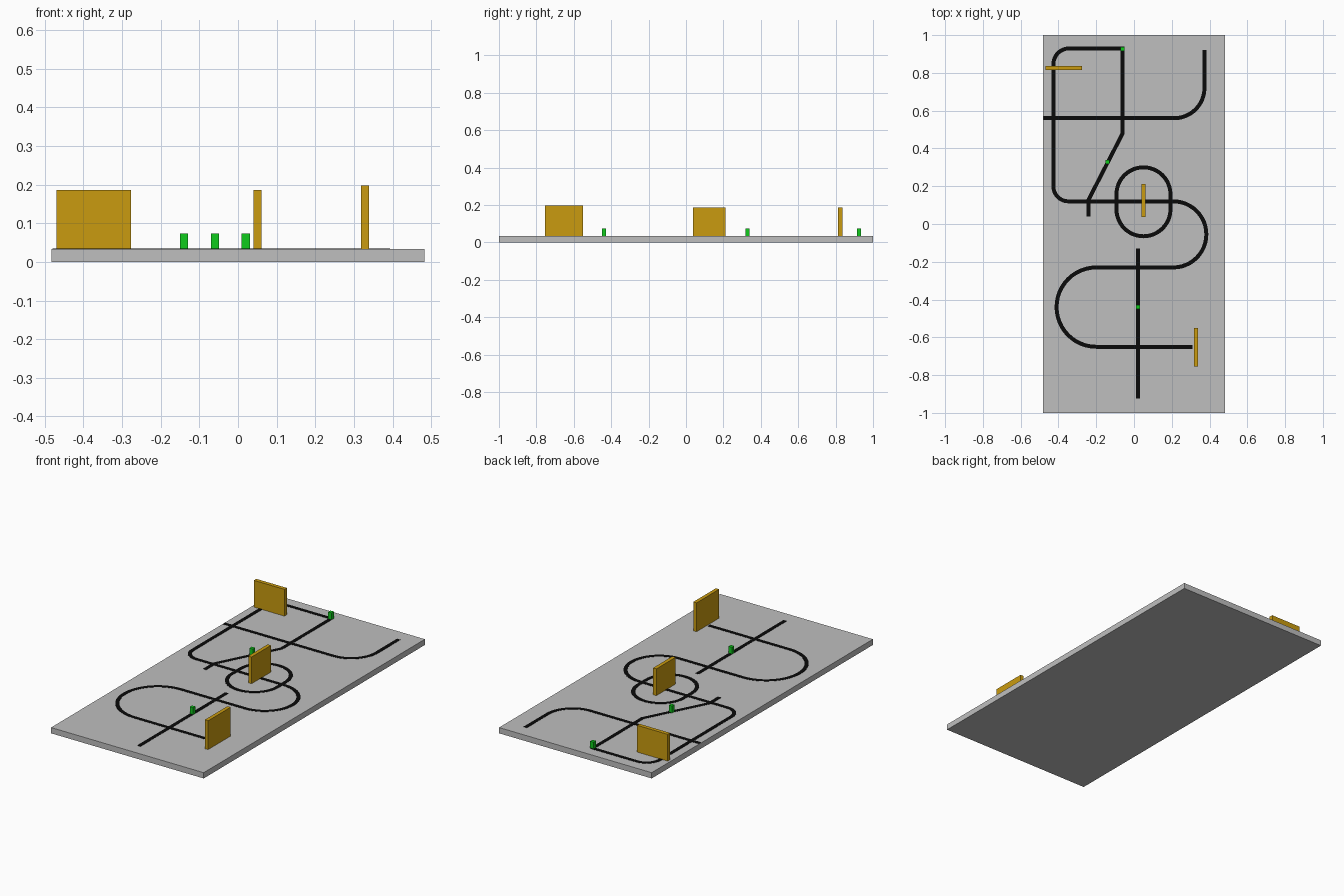
import bpy
import bmesh
import math
from mathutils import Vector

cube = bpy.data.objects.get("Cube")
if cube:
    bpy.data.objects.remove(cube, do_unlink=True)

DECK = 0.033      # top of the board
LINE = 0.021      # width of the track lines


def material(name, rgb):
    m = bpy.data.materials.new(name)
    m.use_nodes = True
    m.diffuse_color = (*rgb, 1)
    m.node_tree.nodes["Principled BSDF"].inputs["Base Color"].default_value = (*rgb, 1)
    return m


grey = material("board grey", (0.52, 0.52, 0.52))
black = material("line black", (0.003, 0.003, 0.003))
yellow = material("wall ochre", (0.59, 0.33, 0.005))
green = material("post green", (0.005, 0.6, 0.012))


def add_object(name, bm, mat):
    mesh = bpy.data.meshes.new(name)
    bm.to_mesh(mesh)
    bm.free()
    mesh.materials.append(mat)
    obj = bpy.data.objects.new(name, mesh)
    bpy.context.collection.objects.link(obj)
    return obj


def box(name, centre, size, bottom, top, mat):
    bm = bmesh.new()
    bmesh.ops.create_cube(bm, size=1)
    bmesh.ops.scale(bm, verts=bm.verts, vec=(*size, top - bottom))
    bmesh.ops.translate(bm, verts=bm.verts, vec=(*centre, (bottom + top) / 2))
    return add_object(name, bm, mat)


def rounded(corners, closed):
    """Path through (x, y, radius) corners, each rounded by a tangent arc."""
    pts, n = [], len(corners)
    for i, (x, y, r) in enumerate(corners):
        p = Vector((x, y, 0))
        if r == 0 or (not closed and i in (0, n - 1)):
            pts.append(p)
            continue
        u = (Vector((*corners[i - 1][:2], 0)) - p).normalized()
        v = (Vector((*corners[(i + 1) % n][:2], 0)) - p).normalized()
        half = u.angle(v) / 2
        c = p + (u + v).normalized() * r / math.sin(half)
        t = r / math.tan(half)
        start, end = (p + u * t - c).normalized(), (p + v * t - c).normalized()
        pts += [c + start.slerp(end, k / 12) * r for k in range(13)]
    clean = [pts[0]]
    for p in pts[1:]:
        if (p - clean[-1]).length > 0.002:
            clean.append(p)
    if closed and (clean[0] - clean[-1]).length < 0.002:
        clean.pop()
    return clean


def line(name, corners, closed=False):
    """Flat painted strip following a rounded path."""
    pts = rounded(corners, closed)
    n = len(pts)
    bm = bmesh.new()
    pairs = []
    for i, p in enumerate(pts):
        before = p - pts[i - 1] if closed or i > 0 else pts[1] - p
        after = pts[(i + 1) % n] - p if closed or i < n - 1 else before
        before, after = before.normalized(), after.normalized()
        along = (before + after).normalized()
        side = Vector((-along.y, along.x, 0)) * LINE / 2 / along.dot(after)
        pairs.append([bm.verts.new(p + s * side) for s in (-1, 1)])
    for i in range(n if closed else n - 1):
        a, b = pairs[i], pairs[(i + 1) % n]
        bm.faces.new((a[0], b[0], b[1], a[1]))
    obj = add_object(name, bm, black)
    obj.location.z = DECK + 0.0015
    solid = obj.modifiers.new("thickness", "SOLIDIFY")
    solid.thickness = 0.0015
    solid.offset = -1


# Board
box("board", (0, 0), (0.966, 2), 0, DECK, grey)

# Track lines
line("main_track", [(-0.06, 0.93, 0), (-0.427, 0.93, 0.085), (-0.427, 0.12, 0.08),
                    (0.383, 0.12, 0.175), (0.383, -0.23, 0.175),
                    (-0.41, -0.23, 0.21), (-0.41, -0.65, 0.21), (0.31, -0.65, 0)])
line("back_track", [(-0.48, 0.56, 0), (0.373, 0.56, 0.16), (0.373, 0.92, 0)])
line("slanted_track", [(-0.06, 0.94, 0), (-0.06, 0.48, 0), (-0.24, 0.13, 0), (-0.24, 0.04, 0)])
line("cross_track", [(0.02, -0.13, 0), (0.02, -0.925, 0)])
line("loop_track", [(-0.093, 0.3, 0.143), (0.193, 0.3, 0.143),
                    (0.193, -0.065, 0.143), (-0.093, -0.065, 0.143)], closed=True)

# Upright walls
box("back_wall", (-0.373, 0.825), (0.193, 0.022), DECK, 0.186, yellow)
box("centre_wall", (0.05, 0.124), (0.021, 0.175), DECK, 0.186, yellow)
box("front_wall", (0.329, -0.653), (0.021, 0.204), DECK, 0.198, yellow)

# Small marker posts
for name, spot in (("back_post", (-0.06, 0.926)), ("middle_post", (-0.14, 0.329)),
                   ("front_post", (0.02, -0.439))):
    box(name, spot, (0.021, 0.021), DECK, 0.073, green)
